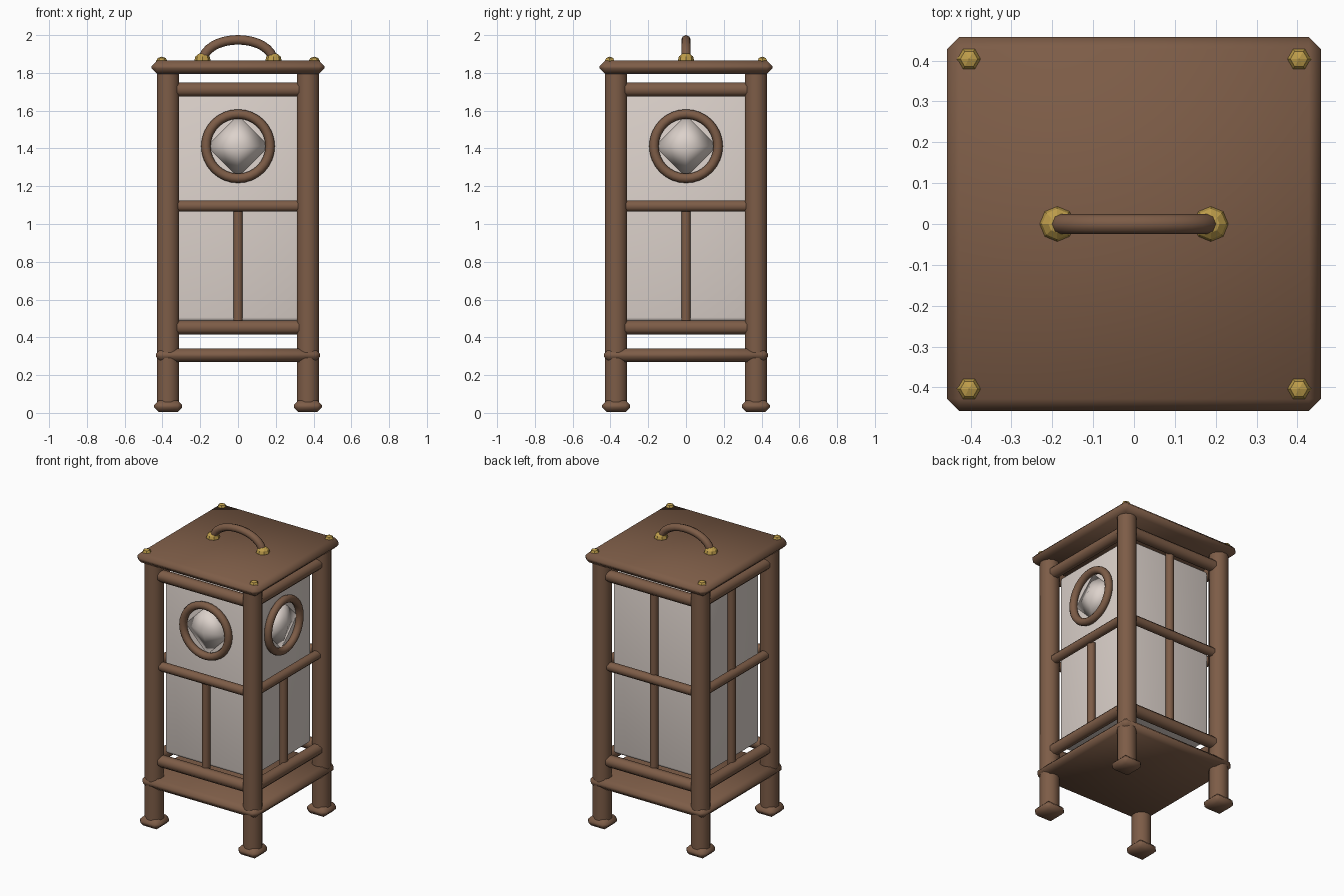
import bpy, bmesh, math
from mathutils import Matrix, Vector

if "Cube" in bpy.data.objects:
    bpy.data.objects.remove(bpy.data.objects["Cube"])


def material(name, rgb):
    m = bpy.data.materials.new(name)
    m.diffuse_color = (*rgb, 1)
    m.use_nodes = True
    m.node_tree.nodes["Principled BSDF"].inputs["Base Color"].default_value = m.diffuse_color
    return m


WOOD = material("brown wood", (0.205, 0.108, 0.063))
PAPER = material("paper white", (0.72, 0.645, 0.60))
BRASS = material("brass", (0.52, 0.34, 0.07))


def finish(name, bm, mat, angle=50):
    bmesh.ops.recalc_face_normals(bm, faces=bm.faces)
    me = bpy.data.meshes.new(name)
    bm.to_mesh(me)
    bm.free()
    me.materials.append(mat)
    ob = bpy.data.objects.new(name, me)
    bpy.context.collection.objects.link(ob)
    if angle:
        bpy.ops.object.select_all(action='DESELECT')
        ob.select_set(True)
        bpy.context.view_layer.objects.active = ob
        bpy.ops.object.shade_smooth_by_angle(angle=math.radians(angle))
    return ob


def box(name, center, size, bevel, mat, segments=1, angle=50):
    bm = bmesh.new()
    bmesh.ops.create_cube(bm, size=1)
    bmesh.ops.scale(bm, vec=size, verts=bm.verts)
    bmesh.ops.bevel(bm, geom=bm.edges[:], offset=bevel, segments=segments,
                    profile=0.5, affect='EDGES')
    bmesh.ops.translate(bm, vec=center, verts=bm.verts)
    return finish(name, bm, mat, angle)


def rod(name, a, b, radius, mat, sides=12):
    a, b = Vector(a), Vector(b)
    bm = bmesh.new()
    bmesh.ops.create_cone(bm, cap_ends=True, segments=sides, radius1=radius,
                          radius2=radius, depth=(b - a).length,
                          matrix=Matrix.Rotation(math.pi / sides, 4, 'Z'))
    rot = Vector((0, 0, 1)).rotation_difference(b - a).to_matrix().to_4x4()
    bm.transform(Matrix.Translation((a + b) / 2) @ rot)
    return finish(name, bm, mat)


def ball(name, center, radius, height, segments, rings, mat, angle=0):
    bm = bmesh.new()
    bmesh.ops.create_uvsphere(bm, u_segments=segments, v_segments=rings, radius=1)
    bm.transform(Matrix.Translation(center) @ Matrix.Diagonal((radius, radius, height, 1))
                 @ Matrix.Rotation(math.pi / 2, 4, 'Z'))
    return finish(name, bm, mat, angle)


def sweep(name, path, radius, sides, mat, side_axis, closed=False):
    """Round tube along a planar path; side_axis is the plane normal."""
    bm = bmesh.new()
    n, rings = len(path), []
    for i, p in enumerate(path):
        before = path[i - 1] if closed or i else p
        after = path[(i + 1) % n] if closed or i < n - 1 else p
        out = (after - before).normalized().cross(side_axis)
        rings.append([bm.verts.new(p + radius * (math.cos(t) * out + math.sin(t) * side_axis))
                      for t in (2 * math.pi * k / sides for k in range(sides))])
    for i in range(n if closed else n - 1):
        r, s = rings[i], rings[(i + 1) % n]
        for k in range(sides):
            bm.faces.new((r[k], r[(k + 1) % sides], s[(k + 1) % sides], s[k]))
    if not closed:
        bm.faces.new(rings[0])
        bm.faces.new(rings[-1])
    return finish(name, bm, mat, 80)


# Top board, lower shelf and paper body
box("top_board", (0, 0, 1.83), (0.915, 0.915, 0.07), 0.029, WOOD, angle=60)
box("lower_shelf", (0, 0, 0.305), (0.87, 0.87, 0.07), 0.027, WOOD, angle=60)
box("paper_body", (0, 0, 1.0875), (0.65, 0.65, 1.205), 0.02, PAPER, 3)

# Corner posts, feet and brass studs
for sx in (-1, 1):
    for sy in (-1, 1):
        x, y = 0.37 * sx, 0.37 * sy
        rod("post", (x, y, 0.03), (x, y, 1.81), 0.061, WOOD)
        box("foot", (x, y, 0.035), (0.148, 0.148, 0.062), 0.024, WOOD, angle=60)
        ball("stud", (0.404 * sx, 0.404 * sy, 1.862), 0.03, 0.024, 6, 4, BRASS)

# Four sides: rails, uprights, and round windows on the front and right
for i in range(4):
    turn = Matrix.Rotation(i * math.pi / 2, 4, 'Z')   # 0 front, 1 right, 2 back, 3 left
    parts = []
    for label, z, r in (("bottom_rail", 0.452, 0.0395), ("middle_rail", 1.095, 0.031),
                        ("top_rail", 1.712, 0.0395)):
        parts.append(rod(label, (-0.345, -0.37, z), (0.345, -0.37, z), r, WOOD, 8))
    windowed = i < 2
    parts.append(rod("upright", (0, -0.343, 0.46), (0, -0.343, 1.075 if windowed else 1.70),
                     0.027, WOOD, 8))
    if windowed:
        circle = [Vector((0.17 * math.cos(t), -0.346, 1.412 + 0.17 * math.sin(t)))
                  for t in (2 * math.pi * k / 32 for k in range(32))]
        parts.append(sweep("window_ring", circle, 0.025, 10, WOOD, Vector((0, 1, 0)), True))
        # Four-sided soft lens inside the ring
        bm = bmesh.new()
        bmesh.ops.create_cone(bm, cap_ends=False, segments=4, radius1=0.165, radius2=0,
                              depth=0.05)
        bmesh.ops.remove_doubles(bm, verts=bm.verts, dist=1e-4)
        low = [v for v in bm.verts if v.co.z < 0]
        back = bm.verts.new((0, 0, -0.19))
        for e in [e for e in bm.edges if e.is_boundary]:
            bm.faces.new((*e.verts, back))
        bm.transform(Matrix.Translation((0, -0.352, 1.412)) @ Matrix.Rotation(math.pi / 2, 4, 'X'))
        parts.append(finish("window_lens", bm, PAPER, 180))
    for p in parts:
        p.data.transform(turn)

# Carrying handle with brass sockets
arc = [Vector((-0.185 * math.cos(t), 0, 1.865 + 0.11 * math.sin(t)))
       for t in (math.pi * k / 16 for k in range(17))]
sweep("handle", arc, 0.025, 8, WOOD, Vector((0, 1, 0)))
for sx in (-1, 1):
    ball("handle_socket", (0.188 * sx, 0, 1.868), 0.043, 0.038, 8, 6, BRASS)
